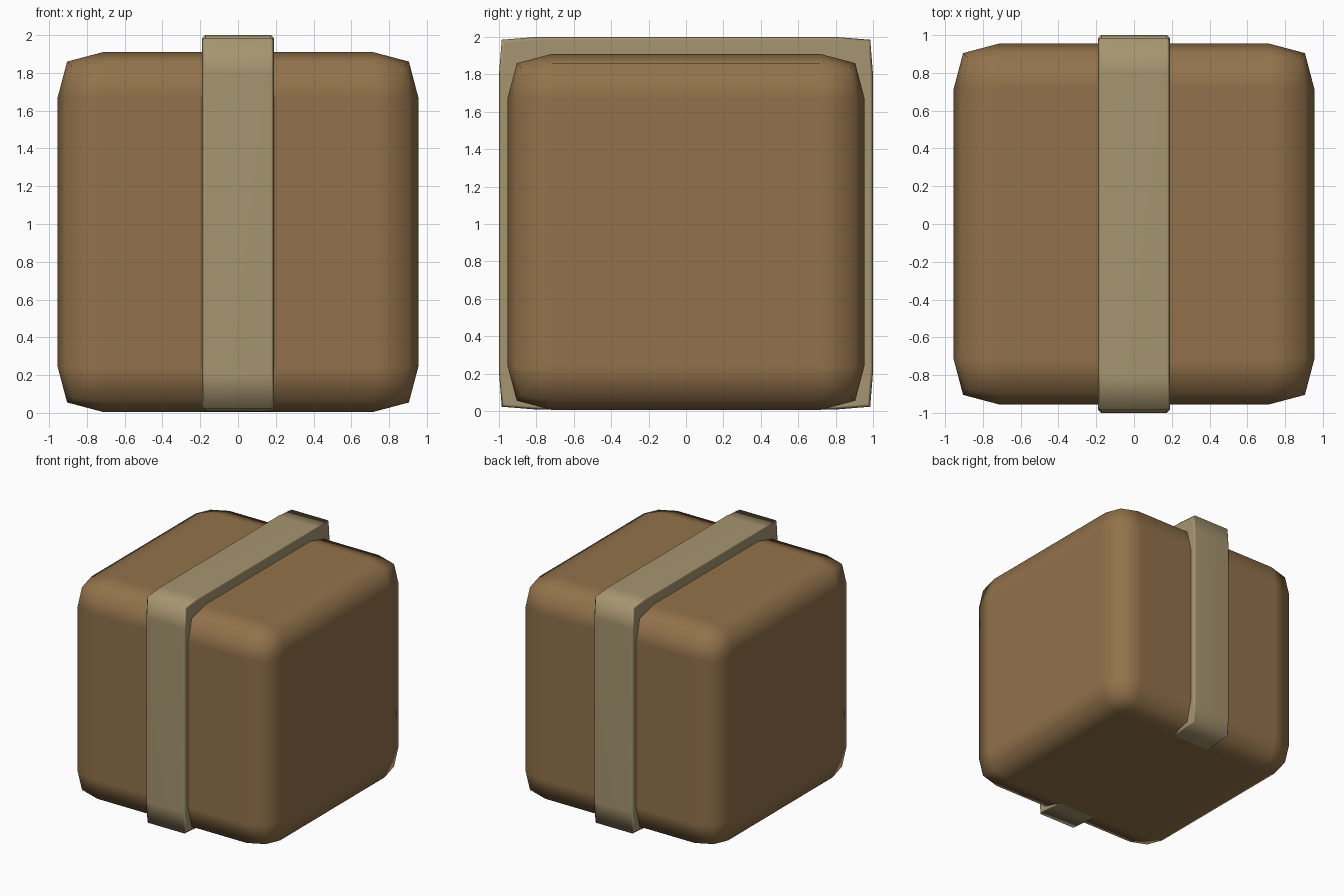
import bpy, bmesh

if "Cube" in bpy.data.objects:
    bpy.data.objects.remove(bpy.data.objects["Cube"])


def make_object(name, bm, color):
    bmesh.ops.recalc_face_normals(bm, faces=bm.faces)
    for f in bm.faces:
        f.smooth = True
    mesh = bpy.data.meshes.new(name)
    bm.to_mesh(mesh)
    bm.free()
    mat = bpy.data.materials.new(name + "_color")
    mat.diffuse_color = color
    mat.use_nodes = True
    mat.node_tree.nodes["Principled BSDF"].inputs["Base Color"].default_value = mat.diffuse_color
    mesh.materials.append(mat)
    obj = bpy.data.objects.new(name, mesh)
    bpy.context.collection.objects.link(obj)
    return obj


# Box body with wide two-step rounded edges
bm = bmesh.new()
bmesh.ops.create_cube(bm, size=1.0)
for v in bm.verts:
    v.co = (v.co.x * 1.91, v.co.y * 1.91, (v.co.z + 0.5) * 1.905 + 0.005)
body = make_object("box_body", bm, (0.29, 0.17, 0.07, 1))
bevel = body.modifiers.new("rounded_edges", 'BEVEL')
bevel.width = 0.24
bevel.segments = 2
bevel.profile = 0.625
bevel.harden_normals = True

# Tape band: a slim block with tight corners, lofted across x
HALF_Y, HALF_Z, MID_Z = 1.0, 1.0, 1.0
outline = []
for sy, sz in ((1, 1), (-1, 1), (-1, -1), (1, -1)):
    corner = [(1.0, 0.8), (0.985, 0.985), (0.8, 1.0)]
    if sy * sz < 0:
        corner.reverse()
    outline += [(sy * a, sz * b) for a, b in corner]

bm = bmesh.new()
rings = []
for x, s in ((-0.19, 0.985), (-0.175, 1.0), (0.175, 1.0), (0.19, 0.985)):
    ring = []
    for y, z in outline:
        zz = MID_Z + z * HALF_Z * s
        ring.append(bm.verts.new((x, y * HALF_Y * s, max(zz, 0.0) if z > 0 else zz + 0.008)))
    rings.append(ring)
n = len(outline)
for a, b in zip(rings, rings[1:]):
    for i in range(n):
        j = (i + 1) % n
        bm.faces.new((a[i], a[j], b[j], b[i]))
bm.faces.new(rings[0])
bm.faces.new(rings[-1])
band = make_object("tape_band", bm, (0.38, 0.30, 0.16, 1))
weighted = band.modifiers.new("flat_face_normals", 'WEIGHTED_NORMAL')
weighted.weight = 50
